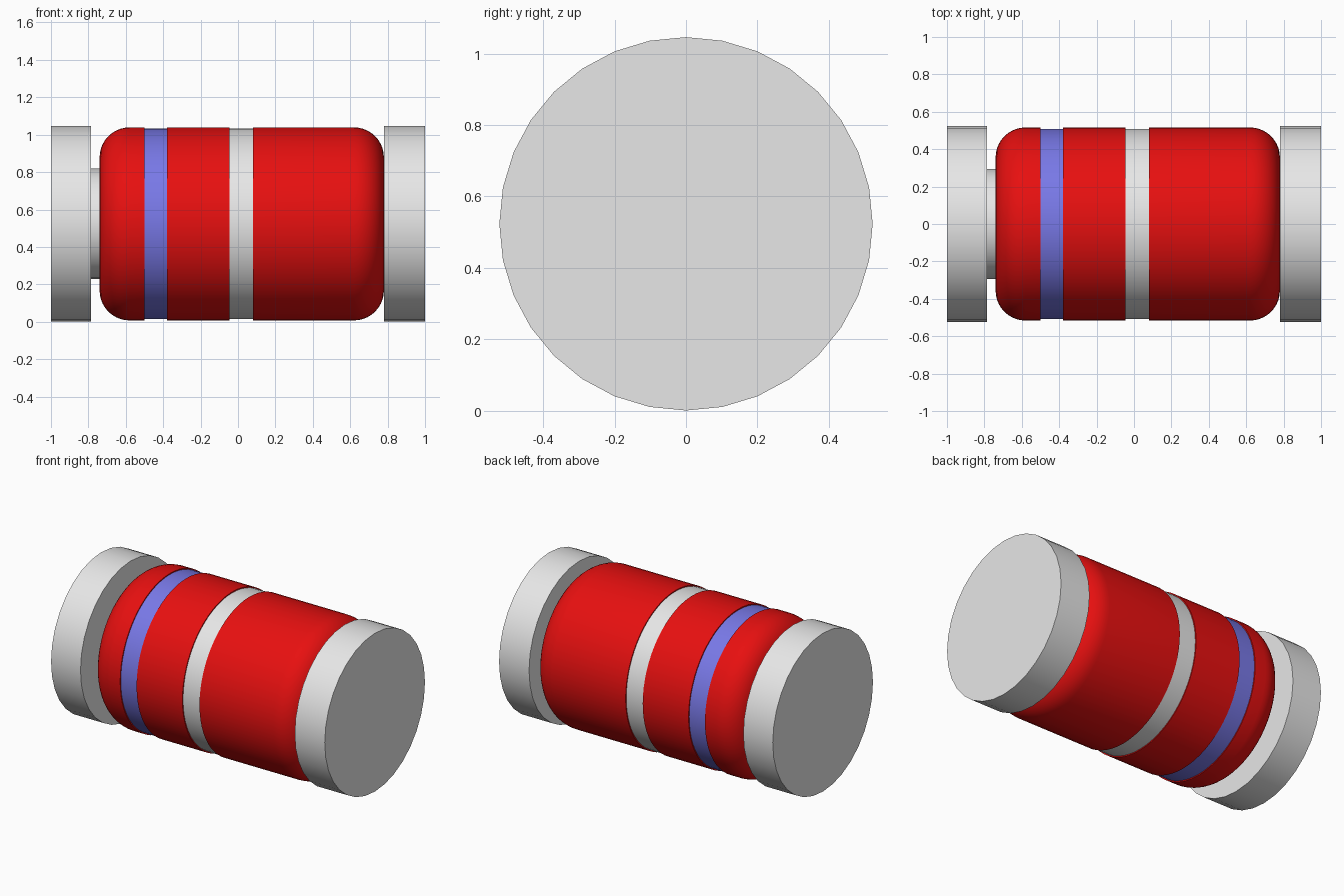
import bpy, bmesh, math

if "Cube" in bpy.data.objects:
    bpy.data.objects.remove(bpy.data.objects["Cube"], do_unlink=True)

AXIS_Z = 0.523  # height of the long axis


def material(name, rgb):
    m = bpy.data.materials.new(name)
    m.use_nodes = True
    m.diffuse_color = (*rgb, 1)
    m.node_tree.nodes["Principled BSDF"].inputs["Base Color"].default_value = (*rgb, 1)
    return m


red = material("red", (0.8, 0.005, 0.005))
grey = material("light grey", (0.8, 0.8, 0.8))
blue = material("periwinkle blue", (0.19, 0.19, 0.8))


def lathe(name, profile, sides, mats, pick=None):
    """Revolve (x, radius) points about the x axis and close both ends."""
    bm = bmesh.new()
    rings = []
    for x, r in profile:
        ring = []
        for i in range(sides):
            a = 2 * math.pi * i / sides
            ring.append(bm.verts.new((x, r * math.sin(a), r * math.cos(a))))
        rings.append(ring)
    for a, b in zip(rings, rings[1:]):
        for i in range(sides):
            j = (i + 1) % sides
            bm.faces.new((a[i], a[j], b[j], b[i]))
    bm.faces.new(rings[0])
    bm.faces.new(rings[-1])
    bmesh.ops.recalc_face_normals(bm, faces=bm.faces)
    if pick:
        for f in bm.faces:
            f.material_index = pick(f.calc_center_median().x)
    mesh = bpy.data.meshes.new(name)
    bm.to_mesh(mesh)
    bm.free()
    ob = bpy.data.objects.new(name, mesh)
    bpy.context.collection.objects.link(ob)
    ob.location.z = AXIS_Z
    for m in mats:
        mesh.materials.append(m)
    bpy.ops.object.select_all(action='DESELECT')
    ob.select_set(True)
    bpy.context.view_layer.objects.active = ob
    bpy.ops.object.shade_smooth_by_angle(angle=math.radians(30))
    return ob


# Barrel profile: rounded ends and two shallow grooves for the bands
LEFT, RIGHT, R, ROUND, GROOVE = -0.74, 0.78, 0.516, 0.16, 0.509
BANDS = [(-0.50, -0.38), (-0.045, 0.08)]
STEPS = 10
arc = [(ROUND * (1 - math.cos(t)), R - ROUND * (1 - math.sin(t)))
       for t in (math.pi / 2 * k / STEPS for k in range(STEPS + 1))]
profile = [(LEFT + dx, r) for dx, r in arc]
for x0, x1 in BANDS:
    profile += [(x0, R), (x0, GROOVE), (x1, GROOVE), (x1, R)]
profile += [(RIGHT - dx, r) for dx, r in reversed(arc)]


def band_index(x):
    for i, (x0, x1) in enumerate(BANDS):
        if x0 + 0.01 < x < x1 - 0.01:
            return i + 1
    return 0


lathe("barrel", profile, 64, [red, blue, grey], band_index)

# Neck between the barrel and the right-hand cap
lathe("neck", [(-0.80, 0.295), (-0.73, 0.295)], 32, [grey])

# End discs
for name, x0, x1 in (("right_end_cap", -1.0, -0.785), ("left_end_cap", 0.781, 1.0)):
    lathe(name, [(x0, 0.523), (x1, 0.523)], 32, [grey])
